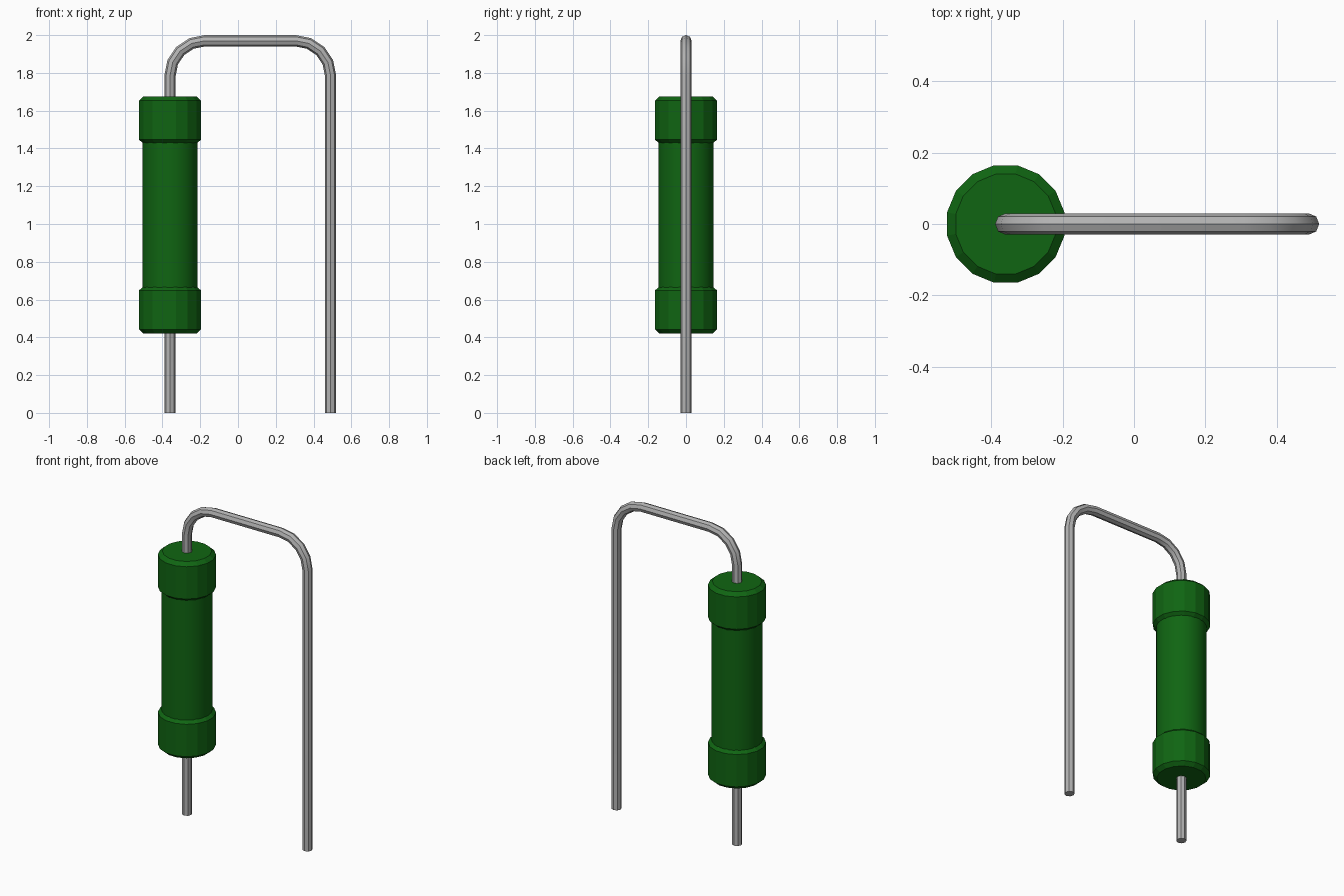
import bpy, bmesh, math
from mathutils import Vector

cube = bpy.data.objects.get("Cube")
if cube:
    bpy.data.objects.remove(cube, do_unlink=True)


def material(name, rgb):
    m = bpy.data.materials.new(name)
    m.use_nodes = True
    m.diffuse_color = (*rgb, 1)
    bsdf = m.node_tree.nodes["Principled BSDF"]
    bsdf.inputs["Base Color"].default_value = (*rgb, 1)
    bsdf.inputs["Roughness"].default_value = 0.5
    return m


GREEN = material("green coating", (0.005, 0.13, 0.006))
GREY = material("grey metal", (0.45, 0.45, 0.45))
BODY_X, LEG_X = -0.36, 0.49


def skin_rings(name, rings, mat, smooth_angle=None):
    """Join a list of equal rings into a closed tube with flat ends."""
    bm = bmesh.new()
    loops = [[bm.verts.new(p) for p in ring] for ring in rings]
    n = len(loops[0])
    for a, b in zip(loops, loops[1:]):
        for i in range(n):
            j = (i + 1) % n
            bm.faces.new((a[i], a[j], b[j], b[i]))
    bm.faces.new(loops[0][::-1])
    bm.faces.new(loops[-1])
    bmesh.ops.recalc_face_normals(bm, faces=bm.faces)
    mesh = bpy.data.meshes.new(name)
    bm.to_mesh(mesh)
    bm.free()
    mesh.materials.append(mat)
    obj = bpy.data.objects.new(name, mesh)
    bpy.context.collection.objects.link(obj)
    if smooth_angle:
        bpy.ops.object.select_all(action="DESELECT")
        obj.select_set(True)
        bpy.context.view_layer.objects.active = obj
        bpy.ops.object.shade_smooth_by_angle(angle=math.radians(smooth_angle))
    return obj


def lathe(name, profile, sides, mat, smooth_angle=None):
    """Turn (radius, height) pairs around the body axis."""
    angles = [math.tau * (i + 0.5) / sides for i in range(sides)]
    rings = [[(BODY_X + r * math.cos(a), r * math.sin(a), z) for a in angles]
             for r, z in profile]
    return skin_rings(name, rings, mat, smooth_angle)


# Central barrel and the two chamfered end caps
lathe("body_barrel", [(0.147, 0.6), (0.147, 1.5)], 32, GREEN, 30)
for name, z0 in (("lower_cap", 0.42), ("upper_cap", 1.425)):
    lathe(name, [(0.143, z0), (0.168, z0 + 0.022),
                 (0.168, z0 + 0.228), (0.143, z0 + 0.25)], 16, GREEN)

# Wire lead: up through the body, over two rounded bends, down to the ground
WIRE_R, BEND_R, TOP_Z, STEPS = 0.03, 0.185, 1.97, 4
path = [(BODY_X, 0.0, math.pi)]
for cx, start in ((BODY_X + BEND_R, math.pi), (LEG_X - BEND_R, math.pi / 2)):
    for i in range(STEPS + 1):
        a = start - i * math.pi / 2 / STEPS
        path.append((cx + BEND_R * math.cos(a),
                     TOP_Z - BEND_R + BEND_R * math.sin(a), a))
path.append((LEG_X, 0.0, 0.0))

rings = []
for x, z, a in path:
    out = Vector((math.cos(a), 0, math.sin(a)))
    side = Vector((0, 1, 0))
    rings.append([Vector((x, 0, z)) + WIRE_R * (out * math.cos(t) + side * math.sin(t))
                  for t in (math.tau * k / 8 for k in range(8))])
skin_rings("wire_lead", rings, GREY, 30)
